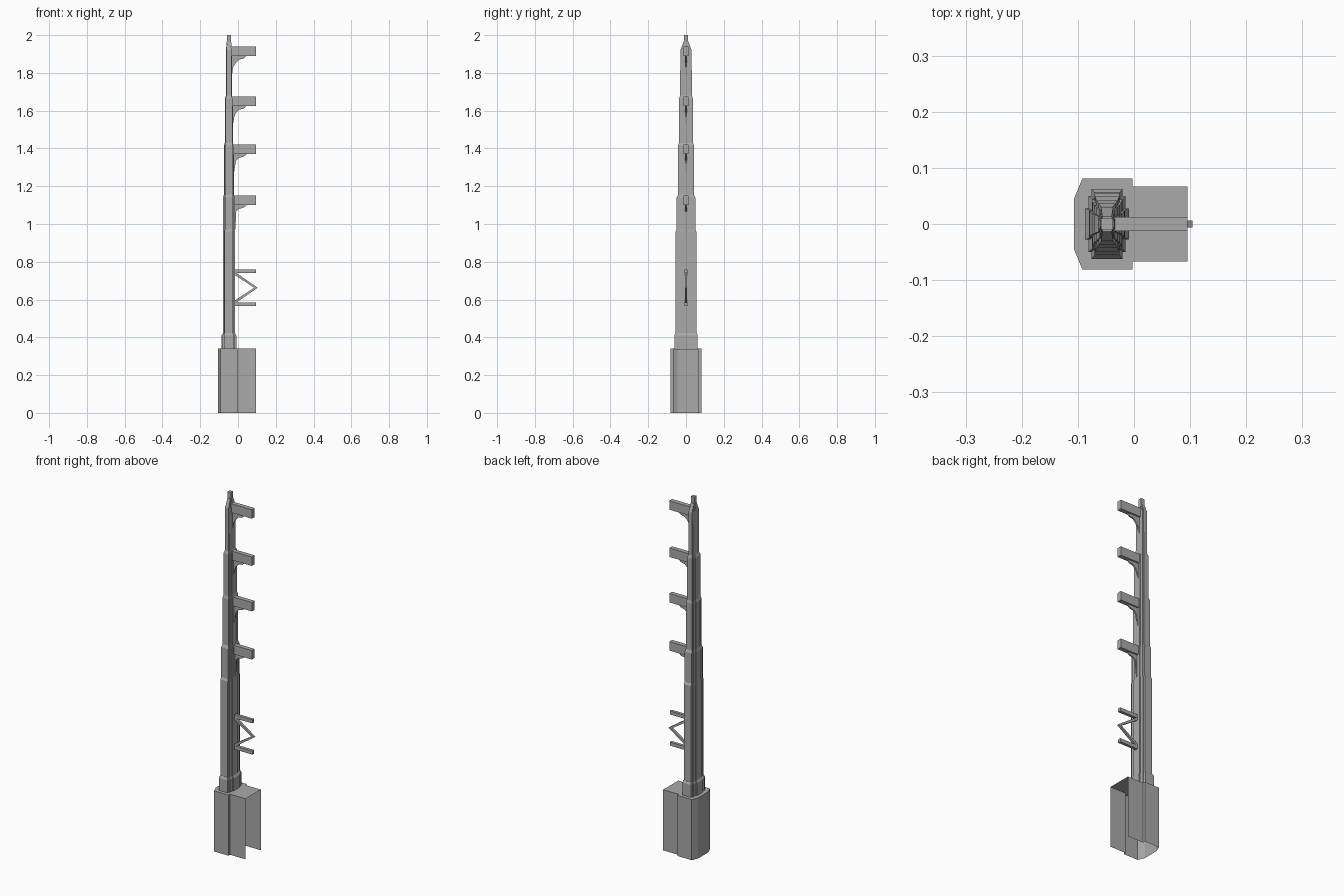
import bpy, bmesh
from mathutils import Vector

if "Cube" in bpy.data.objects:
    bpy.data.objects.remove(bpy.data.objects["Cube"])

CX = -0.048  # mast axis

grey = bpy.data.materials.new("concrete grey")
grey.diffuse_color = (0.4, 0.4, 0.4, 1)
grey.use_nodes = True
grey.node_tree.nodes["Principled BSDF"].inputs["Base Color"].default_value = grey.diffuse_color


def finish(name, bm, recalc=True):
    if recalc:
        bmesh.ops.recalc_face_normals(bm, faces=bm.faces)
    me = bpy.data.meshes.new(name)
    bm.to_mesh(me)
    bm.free()
    me.materials.append(grey)
    ob = bpy.data.objects.new(name, me)
    bpy.context.collection.objects.link(ob)
    return ob


def box(name, x0, x1, y0, y1, z0, z1):
    bm = bmesh.new()
    bmesh.ops.create_cube(bm, size=1)
    for v in bm.verts:
        v.co = ((x0 + x1) / 2 + v.co.x * (x1 - x0),
                (y0 + y1) / 2 + v.co.y * (y1 - y0),
                (z0 + z1) / 2 + v.co.z * (z1 - z0))
    return finish(name, bm)


def plate(name, pts, half):
    """Extrude an x-z outline by +-half in y."""
    bm = bmesh.new()
    f = bm.faces.new([bm.verts.new((x, -half, z)) for x, z in pts])
    ext = bmesh.ops.extrude_face_region(bm, geom=[f])["geom"]
    for v in ext:
        if isinstance(v, bmesh.types.BMVert):
            v.co.y = half
    return finish(name, bm)


def loft(name, section, levels):
    """Scale a section (u, v) by (hx, hy) at each height and skin it."""
    bm = bmesh.new()
    rings = [[bm.verts.new((CX + u * hx, v * hy, z)) for u, v in section]
             for z, hx, hy in levels]
    n = len(section)
    for a, b in zip(rings, rings[1:]):
        for i in range(n):
            j = (i + 1) % n
            bm.faces.new((a[i], a[j], b[j], b[i]))
    bm.faces.new(rings[0][::-1])
    bm.faces.new(rings[-1])
    return finish(name, bm)


# Base cover: thin shell, open underneath and at the +x end
outline = [(0.095, 0.067), (-0.003, 0.067), (-0.003, 0.081), (-0.092, 0.081),
           (-0.107, 0.045), (-0.107, -0.045), (-0.092, -0.081),
           (-0.003, -0.081), (-0.003, -0.067), (0.095, -0.067)]
bm = bmesh.new()
low = [bm.verts.new((x, y, 0)) for x, y in outline]
top = [bm.verts.new((x, y, 0.34)) for x, y in outline]
for i in range(len(outline) - 1):
    bm.faces.new((low[i], low[i + 1], top[i + 1], top[i]))
bm.faces.new(top)
finish("base_cover", bm)

# Stepped cross section, mirrored from one quadrant
q = [(1, .45), (.85, .45), (.85, .8), (.7, .8), (.7, 1)]
half = q + [(-u, v) for u, v in reversed(q)]
section = half + [(-u, -v) for u, v in half]

# Collar and telescoping mast
loft("mast_collar", section, [(0.335, .039, .062), (0.41, .039, .062), (0.422, .032, .056)])
loft("mast", section, [
    (0.40, .032, .055), (0.96, .032, .055), (0.972, .031, .049),
    (1.14, .031, .049), (1.155, .027, .042),
    (1.415, .027, .042), (1.43, .022, .037),
    (1.665, .022, .037), (1.68, .0155, .031),
    (1.92, .0155, .030), (1.965, .012, .013)])
box("mast_tip", CX - .0105, CX + .0105, -.01, .01, 1.94, 2.0)

# Arms with thin curved gussets: (top z, mast face x, gusset length)
for k, (z, x, drop) in enumerate([(1.94, -.036, .15), (1.675, -.03, .145),
                                  (1.42, -.025, .15), (1.15, -.02, .2)], 1):
    box(f"arm_{k}", x, 0.095, -.0125, .0125, z - .05, z)
    plate(f"arm_gusset_{k}", [
        (x - .005, z - .045), (0.05, z - .045), (0.03, z - .064),
        (0.005, z - .07), (-0.01, z - .085), (x + .01, z - .11),
        (x + .004, z - drop), (x - .005, z - drop)], .004)

# Lower bracket: two bars and a V brace
for name, z in (("upper", .75), ("lower", .575)):
    box(f"bracket_bar_{name}", -.02, .095, -.008, .008, z - .01, z + .01)
for name, s in (("upper", 1), ("lower", -1)):
    m = .6625
    plate(f"bracket_brace_{name}", [
        (-.02, m + s * .069), (-.02, m + s * .086), (.104, m), (.086, m)], .006)
